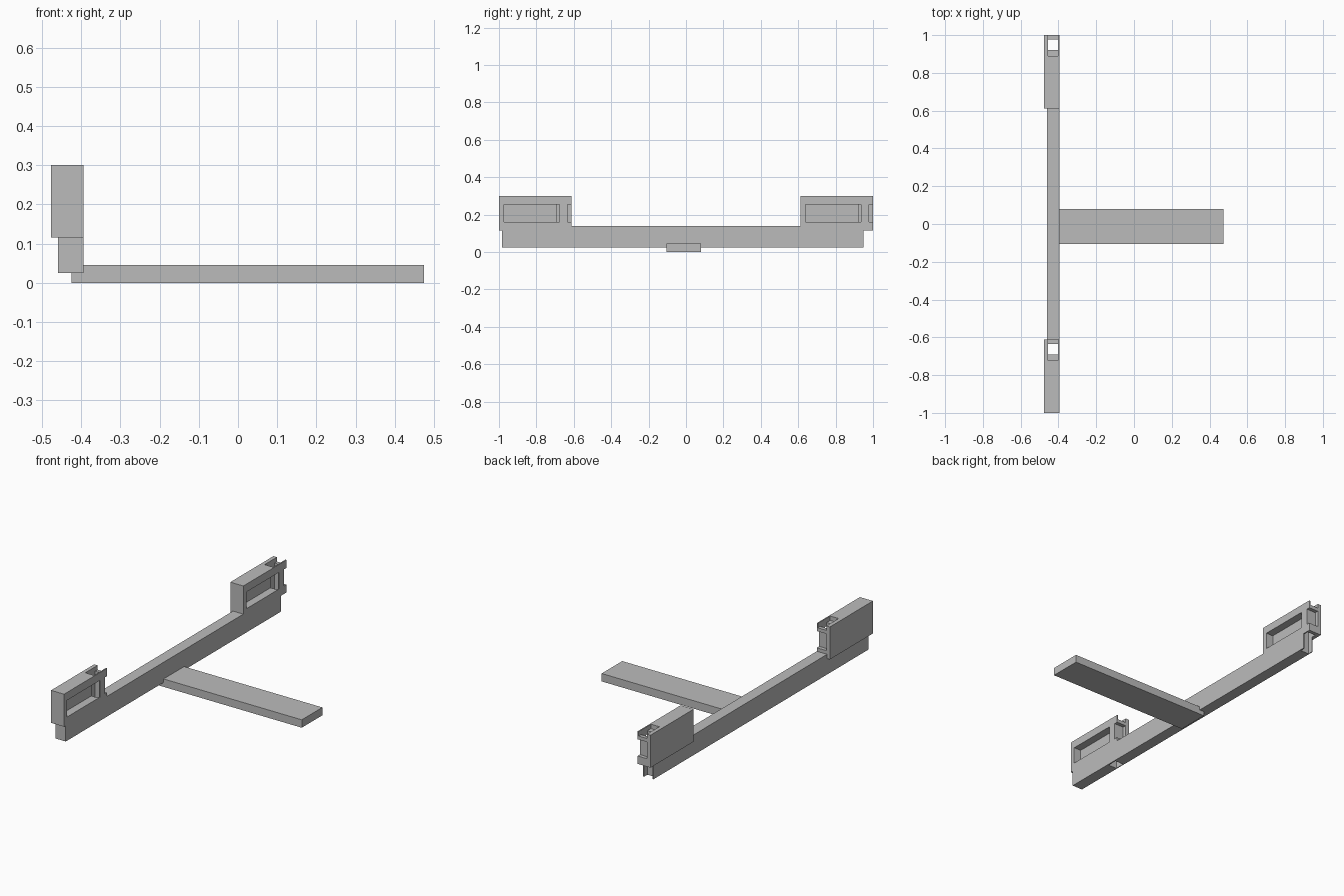
import bpy
import bmesh
from mathutils import Matrix

cube = bpy.data.objects.get("Cube")
if cube:
    bpy.data.objects.remove(cube, do_unlink=True)

gray = bpy.data.materials.new("plain_gray")
gray.use_nodes = True
color = (0.5, 0.5, 0.5, 1)
gray.diffuse_color = color
gray.node_tree.nodes["Principled BSDF"].inputs["Base Color"].default_value = color


def box(name, x, y, z):
    """Box from (low, high) ranges."""
    bm = bmesh.new()
    bmesh.ops.create_cube(bm, size=1)
    size = [r[1] - r[0] for r in (x, y, z)]
    centre = [sum(r) / 2 for r in (x, y, z)]
    bmesh.ops.transform(
        bm, verts=bm.verts,
        matrix=Matrix.Translation(centre) @ Matrix.Diagonal((*size, 1)))
    mesh = bpy.data.meshes.new(name)
    bm.to_mesh(mesh)
    bm.free()
    mesh.materials.append(gray)
    obj = bpy.data.objects.new(name, mesh)
    bpy.context.collection.objects.link(obj)
    return obj


def combine(target, tool, operation):
    """Apply a boolean and remove the tool."""
    tool.hide_render = True
    mod = target.modifiers.new(operation, "BOOLEAN")
    mod.operation = operation
    mod.solver = "EXACT"
    mod.object = tool
    bpy.context.view_layer.objects.active = target
    bpy.ops.object.modifier_apply(modifier=mod.name)
    bpy.data.objects.remove(tool, do_unlink=True)


front = -0.395         # outer face shared by bar and housings
skin = front - 0.007   # inside of the thin cover wall
back = -0.455          # inside of the rear wall

# Long crossbar with a raised housing near each end
bar = box("crossbar", (-0.46, front), (-0.985, 0.95), (0.025, 0.14))
starts = (-1.0, 0.612)
for y in starts:
    combine(bar, box("housing", (-0.477, front), (y, y + 0.388), (0.115, 0.30)), "UNION")

# Same pockets in each housing
for y in starts:
    cuts = [
        # side window
        ((-0.44, front + 0.02), (y + 0.028, y + 0.323), (0.16, 0.255)),
        # vertical channel through housing and bar
        ((back, skin), (y + 0.309, y + 0.366), (0, 0.32)),
        # shallow open step in the top
        ((back, skin), (y + 0.277, y + 0.41), (0.275, 0.32)),
        # notch in the end
        ((back, front + 0.02), (y + 0.367, y + 0.41), (0.16, 0.255)),
    ]
    for cut in cuts:
        combine(bar, box("cutter", *cut), "DIFFERENCE")

# Flat arm running out from under the bar
box("arm", (-0.425, 0.475), (-0.105, 0.08), (0, 0.045))
